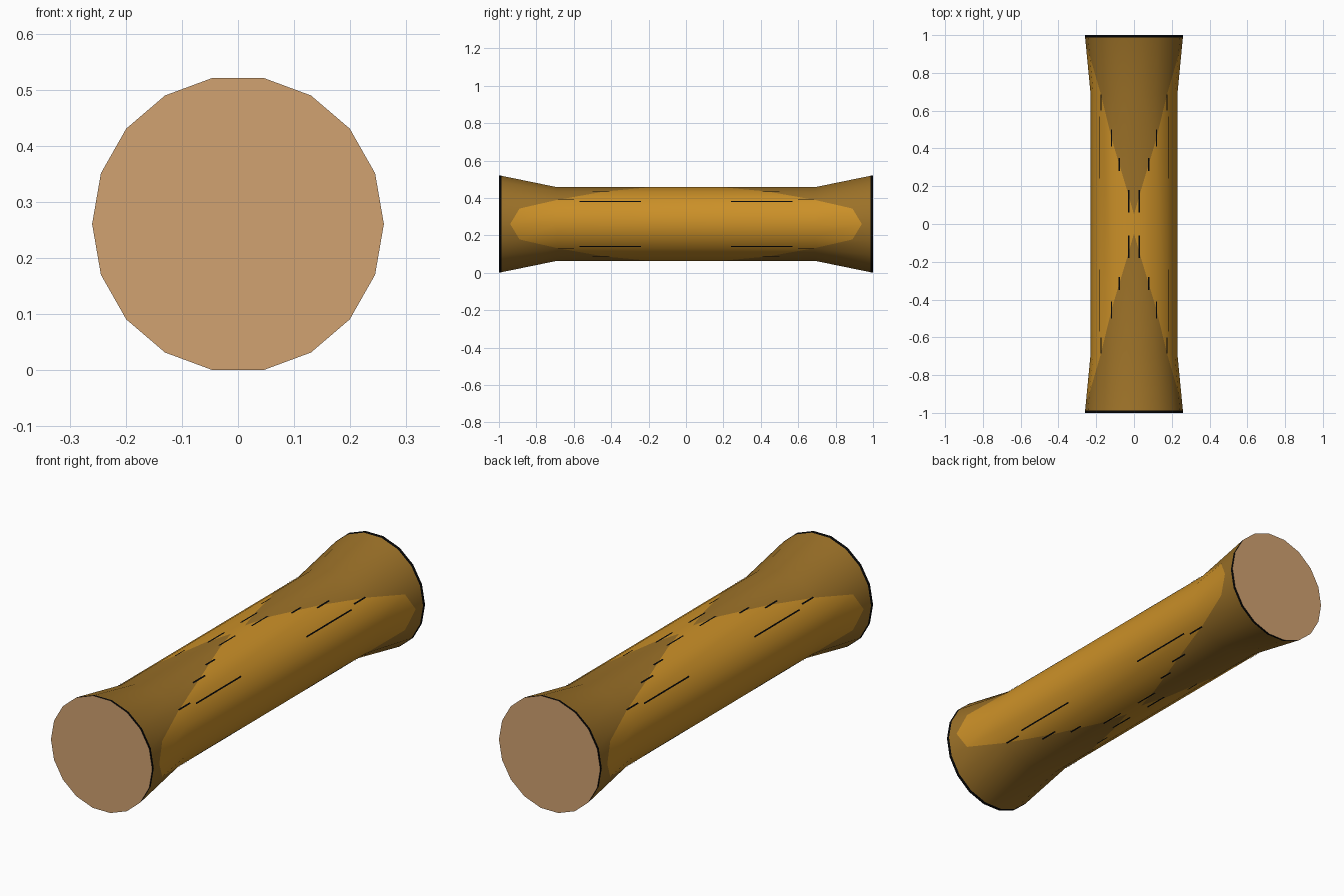
import bpy, bmesh, math

if "Cube" in bpy.data.objects:
    bpy.data.objects.remove(bpy.data.objects["Cube"])

KNEE, RIM, CZ = 0.69, 0.987, 0.2605


def material(name, rgb):
    m = bpy.data.materials.new(name)
    m.diffuse_color = (*rgb, 1)
    m.use_nodes = True
    m.node_tree.nodes["Principled BSDF"].inputs["Base Color"].default_value = m.diffuse_color
    return m


light = material("light bark", (0.60, 0.28, 0.021))
dark = material("dark bark", (0.33, 0.165, 0.021))
black = material("black edge", (0.002, 0.002, 0.002))
wood = material("cut wood", (0.64, 0.36, 0.165))


def point(angle, y, grow=0.0):
    """Point on the flared oval log; angle in degrees round the y axis."""
    t = max(0, (abs(y) - KNEE) / (1 - KNEE))
    rx, rz = 0.23 + 0.03 * t + grow, 0.2 + 0.0645 * t + grow
    # stay on the flat of the 18-sided section between its corners
    a = math.radians(angle)
    off = math.radians(angle % 20 - 10)
    k = math.cos(math.radians(10)) / math.cos(off)
    return (rx * k * math.cos(a), y, CZ + rz * k * math.sin(a))


def finish(bm, name, mats):
    me = bpy.data.meshes.new(name)
    bm.to_mesh(me)
    bm.free()
    for m in mats:
        me.materials.append(m)
    ob = bpy.data.objects.new(name, me)
    bpy.context.collection.objects.link(ob)
    return ob


# Log: rows follow the edge of the light side patches
patch_end = {0: 0.94, 20: 0.89, 40: KNEE, 60: 0.44, 80: 0.19, 90: 0.05}
angles = sorted(list(range(0, 360, 20)) + [90, 270])
bm = bmesh.new()
columns = []
for a in angles:
    f = a % 180
    b = patch_end[min(f, 180 - f)]
    half = [1, RIM, max(b, KNEE), KNEE, min(b, KNEE)]
    ys = [-y for y in half] + half[::-1]
    columns.append([bm.verts.new(point(a, y)) for y in ys])
row_mats = [2, 1, 0, 1, 0, 1, 0, 1, 2]
for c, d in zip(columns, columns[1:] + columns[:1]):
    for j, mi in enumerate(row_mats):
        bm.faces.new((c[j], d[j], d[j + 1], c[j + 1])).material_index = mi
for j in (0, -1):
    bm.faces.new([c[j] for c in columns]).material_index = 3
bmesh.ops.remove_doubles(bm, verts=bm.verts, dist=1e-5)
bmesh.ops.recalc_face_normals(bm, faces=bm.faces)
log = finish(bm, "log", [light, dark, black, wood])
bpy.context.view_layer.objects.active = log
log.select_set(True)
bpy.ops.object.shade_smooth_by_angle(angle=math.radians(35))

# Thin black cracks, repeated on all four quarters and both ends
bm = bmesh.new()
for a, y0, y1 in [(37, 0.24, 0.57), (41, 0.60, 0.685), (59, 0.41, 0.50),
                  (70, 0.28, 0.35), (83, 0.06, 0.18)]:
    for q in (a, 180 - a, 180 + a, 360 - a):
        for s in (-1, 1):
            bm.faces.new([bm.verts.new(point(q + da, s * y, 0.002))
                          for da, y in ((-0.9, y0), (0.9, y0), (0.9, y1), (-0.9, y1))])
# face the cracks away from the log's axis
for f in bm.faces:
    f.normal_update()
    c = f.calc_center_median()
    if f.normal.x * c.x + f.normal.z * (c.z - CZ) < 0:
        f.normal_flip()
finish(bm, "bark_cracks", [black])
